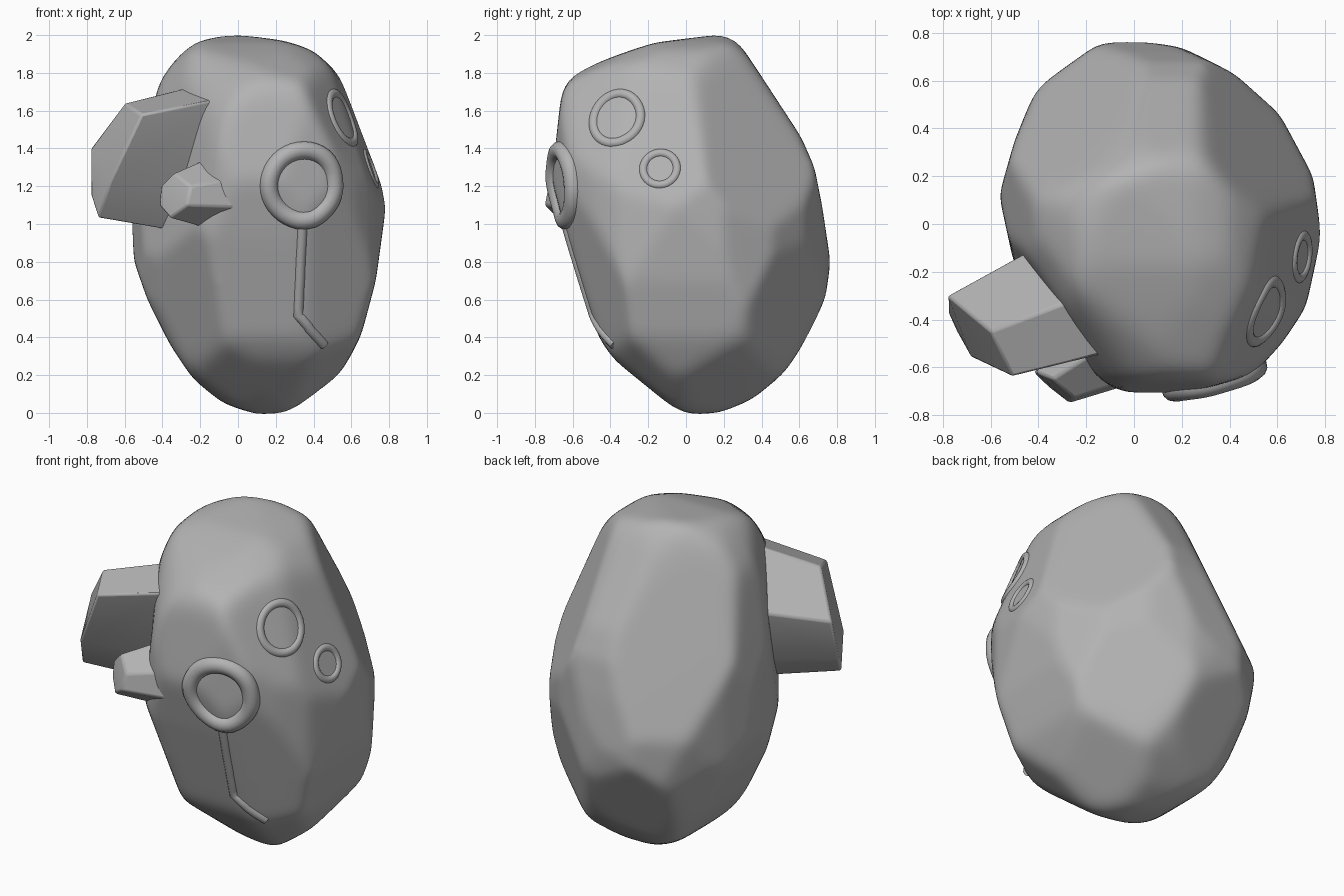
import bpy, bmesh, math
from mathutils import Vector
from mathutils.bvhtree import BVHTree

default_cube = bpy.data.objects.get("Cube")
if default_cube:
    bpy.data.objects.remove(default_cube, do_unlink=True)

# Single stone colour
stone = bpy.data.materials.new("stone_grey")
stone.use_nodes = True
colour = (0.45, 0.45, 0.45, 1)
stone.diffuse_color = colour
stone.node_tree.nodes["Principled BSDF"].inputs["Base Color"].default_value = colour


def add_object(name, data):
    obj = bpy.data.objects.new(name, data)
    bpy.context.collection.objects.link(obj)
    data.materials.append(stone)
    return obj


def mesh_object(name, bm):
    mesh = bpy.data.meshes.new(name)
    bm.to_mesh(mesh)
    bm.free()
    return add_object(name, mesh)


def shade(obj, degrees):
    bpy.ops.object.select_all(action='DESELECT')
    obj.select_set(True)
    bpy.context.view_layer.objects.active = obj
    bpy.ops.object.shade_smooth_by_angle(angle=math.radians(degrees))


# Profiles that bound the head along each axis
front_outline = [(-.05, 2.01), (-.22, 1.97), (-.32, 1.89), (-.42, 1.75), (-.5, 1.4), (-.57, 1.08),
                 (-.55, .8), (-.48, .6), (-.36, .36), (-.24, .18), (-.08, .05), (.1, -.01), (.27, 0),
                 (.4, .09), (.54, .2), (.65, .4), (.73, .7), (.785, 1.1), (.75, 1.3), (.63, 1.6),
                 (.53, 1.8), (.4, 1.92), (.25, 1.97)]
side_outline = [(.23, 2.01), (-.17, 1.96), (-.35, 1.9), (-.61, 1.8), (-.66, 1.7), (-.715, 1.2),
                (-.63, .93), (-.5, .45), (-.38, .28), (-.06, .02), (.02, -.01), (.18, 0), (.35, .07),
                (.52, .21), (.66, .41), (.74, .61), (.765, .8), (.72, 1.1), (.68, 1.3), (.61, 1.46),
                (.27, 1.98)]
top_outline = [(0, .77), (-.15, .755), (-.41, .57), (-.5, .35), (-.565, .12), (-.5, -.18), (-.38, -.42),
               (-.15, -.68), (0, -.73), (.2, -.72), (.5, -.63), (.62, -.5), (.72, -.35), (.785, -.05),
               (.75, .2), (.61, .46), (.42, .63), (.2, .74)]

# Slanted profiles, measured from mid height
right_slant = [(.04, 1.01), (-.21, .92), (-.36, .8), (-.44, .62), (-.52, -.16), (-.31, -.71),
               (.01, -.9), (.21, -.99), (.29, -.96), (.46, -.85), (.7, -.59), (.78, -.36), (.8, -.1),
               (.78, .05), (.48, .82), (.25, .96)]
left_slant = [(-.05, 1), (-.32, .98), (-.45, .93), (-.55, .83), (-.8, 0), (-.78, -.25), (-.73, -.5),
              (-.66, -.7), (-.54, -.85), (-.37, -.94), (-.21, -.97), (.02, -.94), (.2, -.84),
              (.33, -.67), (.45, -.43), (.55, -.05), (.52, .39), (.45, .73), (.37, .86), (.23, .96)]
under_slant = [(-.08, 1.01), (-.25, .99), (-.47, .88), (-.57, .74), (-.83, .17), (-.84, .03),
               (-.81, -.19), (-.73, -.4), (-.51, -.7), (-.04, -.86), (.2, -.81), (.39, -.7),
               (.52, -.5), (.63, -.25), (.68, 0), (.53, .3), (.33, .71), (.23, .88), (.1, .98)]

# Broad chiselled facets: normal and a point on the plane
facets = [((1, -.12, .36), (.575, -.38, 1.57)),
          ((.74, .55, .35), (.67, .05, 1.5)),
          ((.5, -.8, -.25), (.49, -.48, .7)),
          ((.5, -.45, -.74), (.45, -.25, .24)),
          ((-.5, -.86, -.05), (0, -.72, 1)),
          ((.6, .75, -.2), (.6, .43, .7)),
          ((.6, .25, -.75), (.46, .18, .2)),
          ((-.2, .85, -.48), (-.1, .65, .53))]

centre = Vector((.1, .05, 1))
planes = []


def add_plane(normal, point):
    n = normal.normalized()
    d = n.dot(point - centre)
    planes.append((n, d) if d > 0 else (-n, -d))


def bound(outline, across, up, origin):
    for p, q in zip(outline, outline[1:] + outline[:1]):
        add_plane(across * (q[1] - p[1]) - up * (q[0] - p[0]), origin + across * p[0] + up * p[1])


def bound_slanted(outline, turn, tilt):
    a, e = math.radians(turn), math.radians(tilt)
    across = Vector((math.cos(a), math.sin(a), 0))
    up = Vector((-math.sin(a) * math.sin(e), math.cos(a) * math.sin(e), math.cos(e)))
    bound(outline, across, up, Vector((0, 0, 1)))


x_axis, y_axis, z_axis = Vector((1, 0, 0)), Vector((0, 1, 0)), Vector((0, 0, 1))
bound(front_outline, x_axis, z_axis, Vector())
bound(side_outline, y_axis, z_axis, Vector())
bound(top_outline, x_axis, y_axis, Vector())
bound_slanted(right_slant, 35, 25)
bound_slanted(left_slant, 215, 25)
bound_slanted(under_slant, 140, -30)
for normal, point in facets:
    add_plane(Vector(normal), Vector(point))

# Head: a ball pulled in to the planes, with worn edges
bm = bmesh.new()
bmesh.ops.create_icosphere(bm, subdivisions=6, radius=1)
for v in bm.verts:
    ray = v.co.normalized()
    reach = max(ray.dot(n) / d for n, d in planes)
    v.co = centre + ray / reach
for _ in range(6):
    bmesh.ops.smooth_vert(bm, verts=bm.verts, factor=.5,
                          use_axis_x=True, use_axis_y=True, use_axis_z=True)
surface = BVHTree.FromBMesh(bm)
head = mesh_object("head", bm)
shade(head, 60)


# Raised tubes that follow the head surface
def relief(name, points, radius, closed, sink):
    curve = bpy.data.curves.new(name, 'CURVE')
    curve.dimensions = '3D'
    curve.bevel_depth = radius
    curve.bevel_resolution = 4
    curve.use_fill_caps = True
    spline = curve.splines.new('POLY')
    spline.points.add(len(points) - 1)
    spline.use_cyclic_u = closed
    for target, p in zip(spline.points, points):
        hit, normal, _, _ = surface.find_nearest(p)
        target.co = (*(hit - normal * sink), 1)
    spline.use_smooth = True
    add_object(name, curve)


def ring(name, middle, normal, size, thickness, sink):
    turn = Vector(normal).to_track_quat('Z', 'Y')
    angles = [i * math.tau / 40 for i in range(40)]
    points = [Vector(middle) + turn @ Vector((math.cos(a), math.sin(a), 0)) * size for a in angles]
    relief(name, points, thickness, True, sink)


ring("eye_ring", (.35, -.67, 1.2), (.2, -1, 0), .19, .05, .012)
ring("large_side_ring", (.575, -.38, 1.57), (.92, -.15, .33), .14, .028, .014)
ring("small_side_ring", (.72, -.14, 1.3), (.92, -.15, .33), .09, .024, .012)

corners = [Vector(c) for c in ((.34, -.63, .98), (.32, -.52, .51), (.48, -.42, .34))]
path = [a.lerp(b, i / 12) for a, b in zip(corners, corners[1:]) for i in range(13)]
relief("cheek_ridge", path, .028, False, .012)


# Crystals: an end polygon swept back and widened into the head
def crystal(name, cap, offset, widen):
    cap = [Vector(c) for c in cap]
    middle = sum(cap, Vector()) / len(cap)
    root = [middle + (c - middle) * widen + Vector(offset) for c in cap]
    bm = bmesh.new()
    for c in cap + root:
        bm.verts.new(c)
    bmesh.ops.convex_hull(bm, input=bm.verts)
    bmesh.ops.dissolve_limit(bm, angle_limit=math.radians(8), verts=bm.verts, edges=bm.edges)
    obj = mesh_object(name, bm)
    bevel = obj.modifiers.new("worn_edges", 'BEVEL')
    bevel.width = .012
    bevel.segments = 2
    shade(obj, 25)


crystal("large_crystal", [(-.78, -.3, 1.4), (-.78, -.37, 1.15), (-.74, -.45, 1.03),
                          (-.68, -.56, 1.22), (-.51, -.64, 1.58), (-.6, -.45, 1.64)],
        (.4, .16, .02), 1.28)
crystal("small_crystal", [(-.42, -.62, 1.1), (-.41, -.62, 1.2), (-.34, -.65, 1.27),
                          (-.25, -.73, 1.2), (-.27, -.75, 1.1), (-.36, -.68, 1.03)],
        (.22, .13, .02), 1.65)
